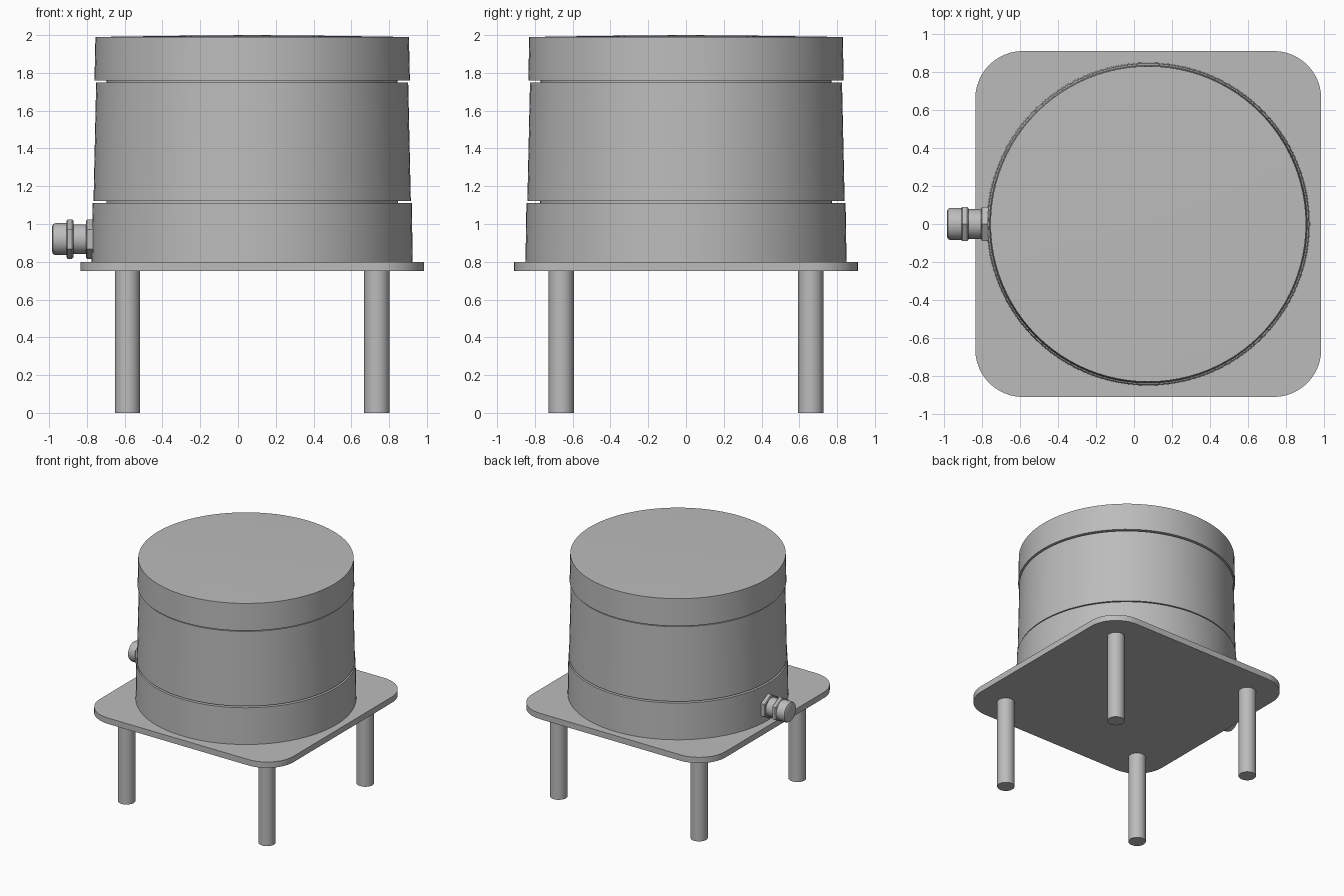
import bpy, bmesh, math
from mathutils import Matrix, Vector

cube = bpy.data.objects.get("Cube")
if cube:
    bpy.data.objects.remove(cube, do_unlink=True)

CX = 0.075  # housing axis

grey = bpy.data.materials.new("machined_grey")
grey.use_nodes = True
grey.diffuse_color = (0.5, 0.5, 0.5, 1)
grey.node_tree.nodes["Principled BSDF"].inputs["Base Color"].default_value = (0.5, 0.5, 0.5, 1)


def finish(name, bm, matrix):
    bmesh.ops.recalc_face_normals(bm, faces=bm.faces)
    mesh = bpy.data.meshes.new(name)
    bm.to_mesh(mesh)
    bm.free()
    mesh.transform(matrix)
    mesh.materials.append(grey)
    obj = bpy.data.objects.new(name, mesh)
    bpy.context.collection.objects.link(obj)
    bpy.ops.object.select_all(action='DESELECT')
    obj.select_set(True)
    bpy.context.view_layer.objects.active = obj
    bpy.ops.object.shade_smooth_by_angle(angle=math.radians(30))
    return obj


def turned(name, profile, sides, matrix):
    """Closed solid turned from (radius, height) points."""
    bm = bmesh.new()
    rings = []
    for r, h in profile:
        rings.append([bm.verts.new((r * math.cos(math.tau * i / sides),
                                    r * math.sin(math.tau * i / sides), h))
                      for i in range(sides)])
    for a, b in zip(rings, rings[1:]):
        for i in range(sides):
            j = (i + 1) % sides
            bm.faces.new((a[i], a[j], b[j], b[i]))
    bm.faces.new(rings[0])
    bm.faces.new(rings[-1])
    return finish(name, bm, matrix)


# Square base plate with rounded corners
half, radius, steps = 0.91, 0.25, 12
bm = bmesh.new()
outline = []
for q in range(4):
    mid = math.radians(45 + 90 * q)
    centre = Vector((math.cos(mid), math.sin(mid), 0)) * (half - radius) * math.sqrt(2)
    for s in range(steps + 1):
        a = math.radians(90 * (q + s / steps))
        outline.append(bm.verts.new(centre + radius * Vector((math.cos(a), math.sin(a), 0))))
face = bm.faces.new(outline)
extruded = bmesh.ops.extrude_face_region(bm, geom=[face])
bmesh.ops.translate(bm, vec=(0, 0, 0.05),
                    verts=[v for v in extruded["geom"] if isinstance(v, bmesh.types.BMVert)])
finish("base_plate", bm, Matrix.Translation((CX, 0, 0.75)))

# Four legs
for side, sx in (("right", -1), ("left", 1)):
    for end, sy in (("front", -1), ("back", 1)):
        turned(f"{end}_{side}_leg", [(0.067, 0), (0.067, 0.75)], 32,
               Matrix.Translation((CX + sx * 0.66, sy * 0.66, 0)))

# Tapered housing: lower ring, drum and lid, separated by narrow grooves
axis = Matrix.Translation((CX, 0, 0))
turned("lower_ring", [(0.85, 0.8), (0.845, 1.11)], 96, axis)
turned("lower_groove", [(0.772, 1.11), (0.772, 1.121)], 96, axis)
turned("drum", [(0.84, 1.121), (0.826, 1.75)], 96, axis)
turned("upper_groove", [(0.77, 1.75), (0.77, 1.76)], 96, axis)
turned("lid", [(0.835, 1.76), (0.83, 1.99), (0.45, 1.996), (0.02, 2.0)], 96, axis)

# Cable gland on the right side, pointing outward along -x
gland = Matrix.Translation((0, 0, 0.92)) @ Matrix.Rotation(-math.pi / 2, 4, 'Y')
turned("gland_body", [(0.078, 0.74), (0.078, 0.88)], 32, gland)
turned("gland_cap", [(0.085, 0.905), (0.085, 0.965), (0.079, 0.979), (0.066, 0.985)], 32, gland)
for name, low, high in (("gland_inner_nut", 0.74, 0.805), ("gland_outer_nut", 0.872, 0.908)):
    turned(name, [(0.097, low), (0.104, low + 0.006), (0.104, high - 0.006), (0.097, high)], 6, gland)
